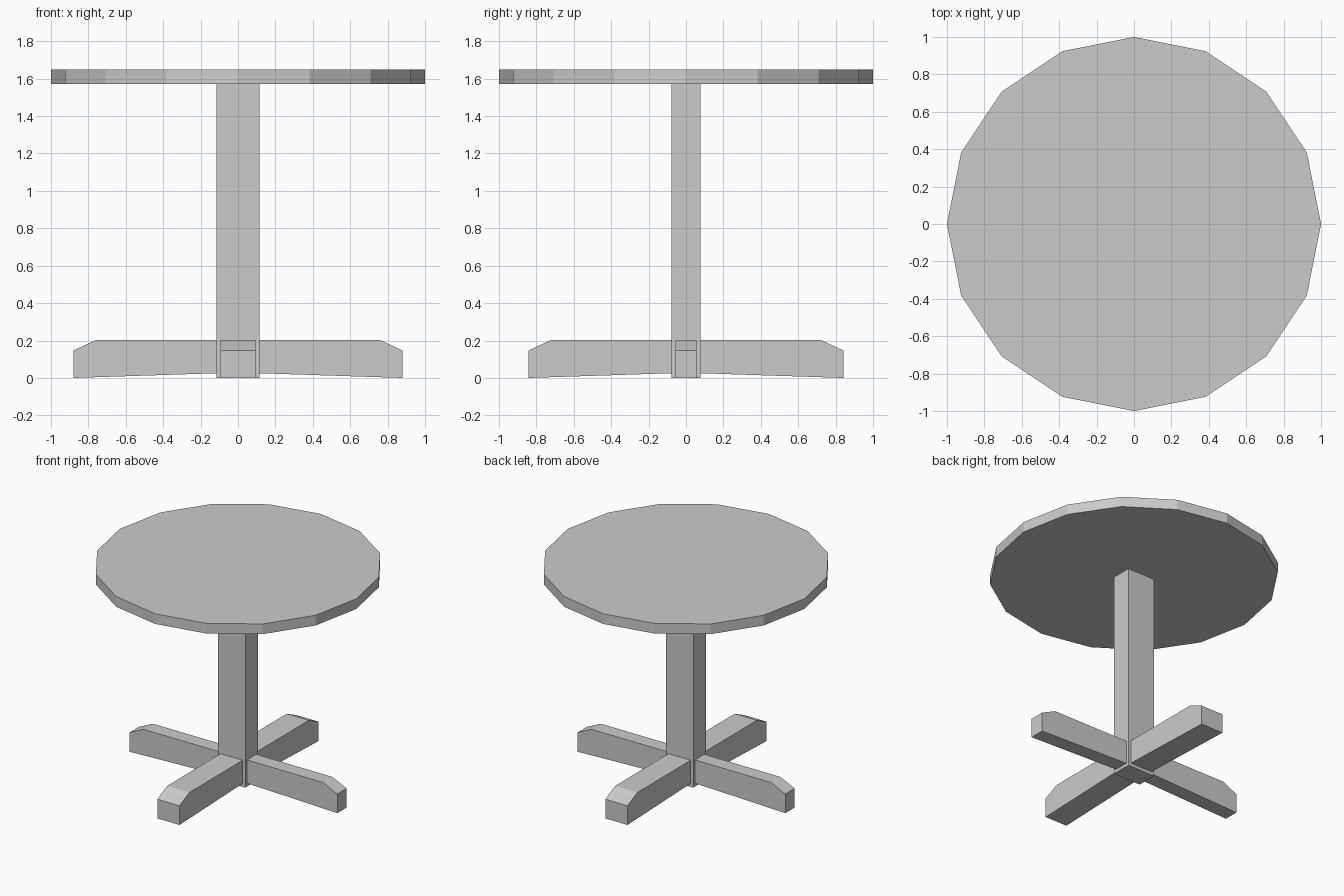
import bpy
import bmesh
from math import pi
from mathutils import Matrix

cube = bpy.data.objects.get("Cube")
if cube:
    bpy.data.objects.remove(cube, do_unlink=True)

grey = bpy.data.materials.new("light_grey")
grey.use_nodes = True
colour = (0.6, 0.6, 0.6, 1)
grey.diffuse_color = colour
grey.node_tree.nodes["Principled BSDF"].inputs["Base Color"].default_value = colour


def finish(name, bm):
    """Turn a bmesh into a flat-shaded object."""
    bmesh.ops.recalc_face_normals(bm, faces=bm.faces)
    mesh = bpy.data.meshes.new(name)
    bm.to_mesh(mesh)
    bm.free()
    mesh.materials.append(grey)
    obj = bpy.data.objects.new(name, mesh)
    bpy.context.collection.objects.link(obj)
    return obj


def foot(name, start, half_width, angle):
    """Extrude the foot's side profile sideways, then turn it about the post."""
    length = 0.763
    end = start + length
    profile = [(start, 0.025), (end, 0), (end, 0.147), (end - 0.12, 0.203), (start, 0.203)]
    bm = bmesh.new()
    side = bm.faces.new([bm.verts.new((x, -half_width, z)) for x, z in profile])
    grown = bmesh.ops.extrude_face_region(bm, geom=[side])["geom"]
    moved = [v for v in grown if isinstance(v, bmesh.types.BMVert)]
    bmesh.ops.translate(bm, verts=moved, vec=(0, 2 * half_width, 0))
    bm.transform(Matrix.Rotation(angle, 4, "Z"))
    return finish(name, bm)


# Sixteen-sided table top
TOP, UNDERSIDE = 1.65, 1.572
bm = bmesh.new()
bmesh.ops.create_cone(bm, cap_ends=True, segments=16, radius1=1, radius2=1,
                      depth=TOP - UNDERSIDE,
                      matrix=Matrix.Translation((0, 0, (TOP + UNDERSIDE) / 2)))
finish("table_top", bm)

# Rectangular post
POST_X, POST_Y = 0.116, 0.078
bm = bmesh.new()
bmesh.ops.create_cube(bm, size=1, matrix=Matrix.Translation((0, 0, UNDERSIDE / 2))
                      @ Matrix.Diagonal((2 * POST_X, 2 * POST_Y, UNDERSIDE, 1)))
finish("post", bm)

# Four feet: narrow ones left and right, wide ones front and back
for i, name in enumerate(("left", "back", "right", "front")):
    sideways = i % 2 == 0
    foot(name + "_foot", POST_X if sideways else POST_Y,
         0.056 if sideways else 0.094, i * pi / 2)
